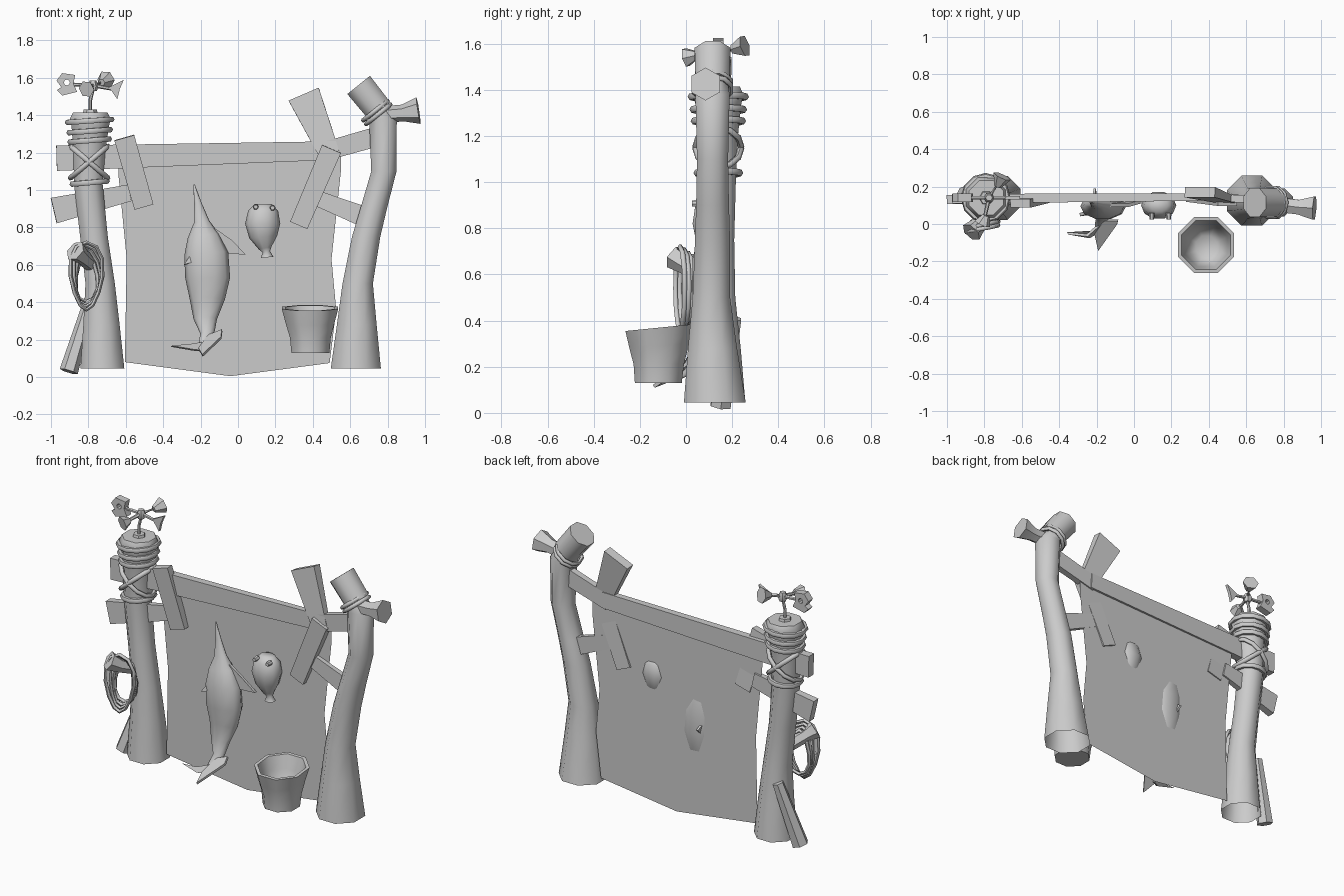
import bpy, bmesh
from math import sin, cos, pi, tau, radians
from mathutils import Vector

cube = bpy.data.objects.get("Cube")
if cube:
    bpy.data.objects.remove(cube)

grey = bpy.data.materials.new("plain_grey")
grey.use_nodes = True
grey.diffuse_color = (0.6, 0.6, 0.6, 1)
grey.node_tree.nodes["Principled BSDF"].inputs["Base Color"].default_value = (0.6, 0.6, 0.6, 1)


def finish(ob, angle=50):
    if not ob.data.materials:
        ob.data.materials.append(grey)
    bpy.ops.object.select_all(action='DESELECT')
    ob.select_set(True)
    bpy.context.view_layer.objects.active = ob
    if ob.type == 'CURVE':
        bpy.ops.object.convert(target='MESH')
        ob = bpy.context.object
    bpy.ops.object.shade_smooth_by_angle(angle=radians(angle))
    return ob


def from_bmesh(name, bm, angle=50):
    bmesh.ops.recalc_face_normals(bm, faces=bm.faces[:])
    me = bpy.data.meshes.new(name)
    bm.to_mesh(me)
    bm.free()
    ob = bpy.data.objects.new(name, me)
    bpy.context.collection.objects.link(ob)
    return finish(ob, angle)


def tube(name, path, sides=8, depth=1.0, phase=0.0, caps=(True, True), level=False, angle=50):
    """Loft rings of (x, y, z, radius); depth scales each ring front to back."""
    bm = bmesh.new()
    pts = [Vector(p[:3]) for p in path]
    rings = []
    for i, p in enumerate(path):
        t = (pts[min(i + 1, len(pts) - 1)] - pts[max(i - 1, 0)]).normalized()
        if level:
            t = Vector((0, 0, 1))
        v = Vector((0, 1, 0)) if abs(t.y) < 0.9 else Vector((0, 0, 1))
        v = (v - t * v.dot(t)).normalized()
        u = v.cross(t)
        rings.append([bm.verts.new(pts[i] + p[3] * (u * cos(a) + v * depth * sin(a)))
                      for a in (phase + tau * k / sides for k in range(sides))])
    for r, s in zip(rings, rings[1:]):
        for k in range(sides):
            j = (k + 1) % sides
            bm.faces.new((r[k], r[j], s[j], s[k]))
    for ring, cap in zip((rings[0], rings[-1]), caps):
        if cap:
            bm.faces.new(ring)
    return from_bmesh(name, bm, angle)


def board(name, a, b, wa, wb, thick=0.045):
    k = 0.7071
    return tube(name, [(*a, wa * k), (*b, wb * k)], 4, 2 * thick / (wa + wb), pi / 4, angle=30)


def rope(name, pts, r=0.012, cyclic=True):
    cu = bpy.data.curves.new(name, 'CURVE')
    cu.dimensions = '3D'
    cu.bevel_depth, cu.bevel_resolution = r, 1
    sp = cu.splines.new('POLY')
    sp.points.add(len(pts) - 1)
    for q, p in zip(sp.points, pts):
        q.co = (*p, 1)
    sp.use_cyclic_u = cyclic
    ob = bpy.data.objects.new(name, cu)
    bpy.context.collection.objects.link(ob)
    return finish(ob, 60)


def plate(name, loops, y, thick):
    """Flat cut-out in x and z; extra loops become holes."""
    cu = bpy.data.curves.new(name, 'CURVE')
    cu.dimensions, cu.fill_mode, cu.extrude = '2D', 'BOTH', thick / 2
    for loop in loops:
        sp = cu.splines.new('POLY')
        sp.points.add(len(loop) - 1)
        for q, (x, z) in zip(sp.points, loop):
            q.co = (x, z, 0, 1)
        sp.use_cyclic_u = True
    ob = bpy.data.objects.new(name, cu)
    bpy.context.collection.objects.link(ob)
    ob.location, ob.rotation_euler = (0, y, 0), (pi / 2, 0, 0)
    return finish(ob, 30)


def fin(name, corners, thick=0.02):
    bm = bmesh.new()
    f = bm.faces.new([bm.verts.new(c) for c in corners])
    bm.normal_update()
    off = f.normal * thick / 2
    ext = bmesh.ops.extrude_face_region(bm, geom=[f])
    top = [g for g in ext["geom"] if isinstance(g, bmesh.types.BMVert)]
    bmesh.ops.translate(bm, verts=bm.verts[:], vec=-off)
    bmesh.ops.translate(bm, verts=top, vec=off * 2)
    return from_bmesh(name, bm, 30)


def ring_pts(cx, cy, z, r, tilt=0.0, n=12):
    return [(cx + r * cos(tau * k / n), cy + r * sin(tau * k / n), z + tilt * cos(tau * k / n))
            for k in range(n)]


# Posts
tube("right_post", [(.63, .125, .045, .145), (.635, .115, .28, .115), (.64, .11, .5, .088),
                    (.685, .115, .75, .082), (.725, .115, .9, .077), (.78, .115, 1.1, .073),
                    (.775, .115, 1.38, .08), (.74, .115, 1.44, .07)],
     caps=(False, True), level=True, phase=pi / 8)
tube("right_post_top", [(.755, .115, 1.425, .08), (.645, .115, 1.562, .084)], phase=pi / 8)
tube("right_post_branch", [(.80, .1, 1.405, .045), (.88, .09, 1.412, .045), (.965, .085, 1.425, .072)], 6)
tube("left_post", [(-.725, .14, .045, .127), (-.73, .14, .28, .105), (-.737, .135, .5, .085),
                   (-.77, .135, .75, .08), (-.80, .14, 1.03, .083), (-.795, .14, 1.2, .092),
                   (-.79, .14, 1.34, .108), (-.79, .14, 1.38, .118), (-.79, .14, 1.415, .1)],
     caps=(False, True), level=True, phase=pi / 8)
tube("left_post_strut", [(-.905, .15, .03, .05), (-.79, .21, .41, .034)], 6)

# Post lashings
for i, (z, r) in enumerate([(1.37, .117), (1.315, .109), (1.265, .104), (1.04, .092)]):
    rope(f"left_post_ring_{i + 1}", ring_pts(-.793, .14, z, r, .008), .016)
for i, tilt in enumerate((.085, -.085)):
    rope(f"left_post_cross_rope_{i + 1}", ring_pts(-.796, .14, 1.15, .1, tilt), .014)
for i, d in enumerate((0, .025)):
    axis = Vector((-.11, 0, .137)).normalized()
    side = Vector((axis.z, 0, -axis.x))
    rope(f"right_post_ring_{i + 1}",
         [Vector((.75, .115, 1.405)) + axis * d + .083 * (side * cos(a) + Vector((0, sin(a), 0)))
          for a in (tau * k / 10 for k in range(10))], .012)

# Canvas
bm = bmesh.new()
bm.faces.new([bm.verts.new((x, .15, z)) for x, z in
              [(-.605, .08), (-.04, .005), (.49, .075), (.525, .36), (.5, .63), (.55, 1.1),
               (.55, 1.18), (-.64, 1.15), (-.64, 1.09), (-.595, .63)]])
from_bmesh("canvas", bm)

# Boards
board("top_beam", (-.97, .135, 1.17), (.47, .145, 1.21), .135, .1)
board("top_beam_right", (.44, .14, 1.2), (.74, .13, 1.285), .1, .105, .04)
board("lower_left_board", (-.985, .13, .89), (-.58, .145, .985), .14, .09, .04)
board("lower_right_board", (.4, .14, .965), (.68, .13, .855), .08, .11, .03)
board("left_brace", (-.608, .11, 1.28), (-.503, .135, .91), .11, .105)
board("right_brace_top", (.352, .17, 1.51), (.49, .13, 1.19), .175, .11)
board("right_brace_bottom", (.5, .12, 1.22), (.325, .14, .812), .11, .1)

# Coiled rope on a peg
tube("rope_peg", [(-.78, .1, .6, .04), (-.83, .0, .64, .042), (-.87, -.045, .675, .058)], 6)
for i in range(4):
    rx, rz = .085 - .009 * i, .18 - .014 * i
    rope(f"rope_coil_{i + 1}",
         [(-.81 + rx * cos(a) + .012 * sin(2 * a + i), -.025 + .018 * i + .02 * cos(a), .54 + rz * sin(a))
          for a in (tau * k / 12 for k in range(12))], .011)

# Hanging long-nosed fish
tube("long_fish_body", [(-.235, .115, 1.03, .004), (-.215, .11, .93, .02), (-.195, .105, .83, .042),
                        (-.185, .1, .755, .085), (-.17, .095, .66, .118), (-.162, .095, .53, .12),
                        (-.165, .095, .42, .095), (-.175, .075, .31, .063), (-.165, .04, .23, .037),
                        (-.185, 0, .175, .026), (-.2, -.03, .15, .012)], 10, .6, angle=70)
fin("long_fish_right_fin", [(-.13, .1, .8), (-.03, .1, .73), (.04, .12, .655), (-.05, .1, .66)], .018)
fin("long_fish_left_fin", [(-.23, .07, .69), (-.29, .05, .6), (-.22, .06, .62)], .018)
fin("long_fish_back_fin", [(-.22, .12, .62), (-.21, .19, .58), (-.2, .13, .52)], .012)
fin("long_fish_tail_1", [(-.16, .02, .19), (-.25, -.06, .175), (-.355, -.05, .165), (-.24, -.07, .145),
                         (-.19, -.04, .14)], .015)
fin("long_fish_tail_2", [(-.16, .02, .22), (-.085, .02, .25), (-.09, 0, .21), (-.19, -.14, .115),
                         (-.21, -.05, .15)], .015)

# Hanging round fish
tube("round_fish_body", [(.135, .1, .925, .045), (.135, .1, .89, .08), (.132, .1, .82, .094),
                         (.135, .1, .75, .075), (.145, .1, .69, .035), (.152, .1, .67, .02),
                         (.155, .1, .64, .034)], 10, .8, angle=70)
for i, (x, z) in enumerate([(.185, .905), (.095, .91)]):
    tube(f"round_fish_eye_{i + 1}", [(x, .06, z, .016), (x, .025, z, .012)], 6)

# Bucket, with its rim tilted toward the front
bucket = tube("bucket", [(.387, -.12, .13, .11), (.387, -.118, .21, .118), (.385, -.115, .29, .14),
                         (.385, -.112, .37, .163), (.385, -.112, .37, .142), (.385, -.115, .29, .122),
                         (.387, -.118, .2, .098), (.387, -.12, .17, .06)], 8, 1, pi / 8, level=True)
for v in bucket.data.vertices:
    if v.co.z > .28:
        v.co.z += (v.co.y + .11) * .1

# Wind vane
vx, vy = -.775, .14
tube("vane_base", [(-.79, vy, 1.41, .04), (-.79, vy, 1.43, .035)], 6)
tube("vane_stem", [(-.79, vy, 1.42, .01), (-.79, vy, 1.48, .01), (vx, vy, 1.54, .009)], 6)
tube("vane_hub", [(vx, vy, 1.53, .02), (vx, vy, 1.555, .03), (vx, vy, 1.585, .018)], 6)
tube("vane_long_arm", [(-.89, vy, 1.565, .009), (vx, vy, 1.56, .012), (-.67, vy, 1.54, .009)], 6)
tube("vane_cross_arm", [(-.8, .03, 1.545, .009), (vx, vy, 1.56, .012), (-.72, .23, 1.58, .009)], 6)
eye = [(-.915 + .016 * cos(a), 1.575 + .016 * sin(a)) for a in (tau * k / 8 for k in range(8))]
plate("vane_fish_head", [[(-.97, 1.585), (-.94, 1.625), (-.87, 1.615), (-.88, 1.57), (-.86, 1.525),
                          (-.94, 1.505), (-.968, 1.535), (-.945, 1.55)], eye], vy, .045)
plate("vane_fish_tail", [[(-.69, 1.55), (-.61, 1.59), (-.632, 1.54), (-.645, 1.485)]], vy, .02)
tube("vane_front_cup", [(-.79, .045, 1.55, .02), (-.81, .0, 1.54, .045)], 6)
tube("vane_back_cup", [(-.73, .2, 1.575, .02), (-.705, .255, 1.59, .05)], 6)
